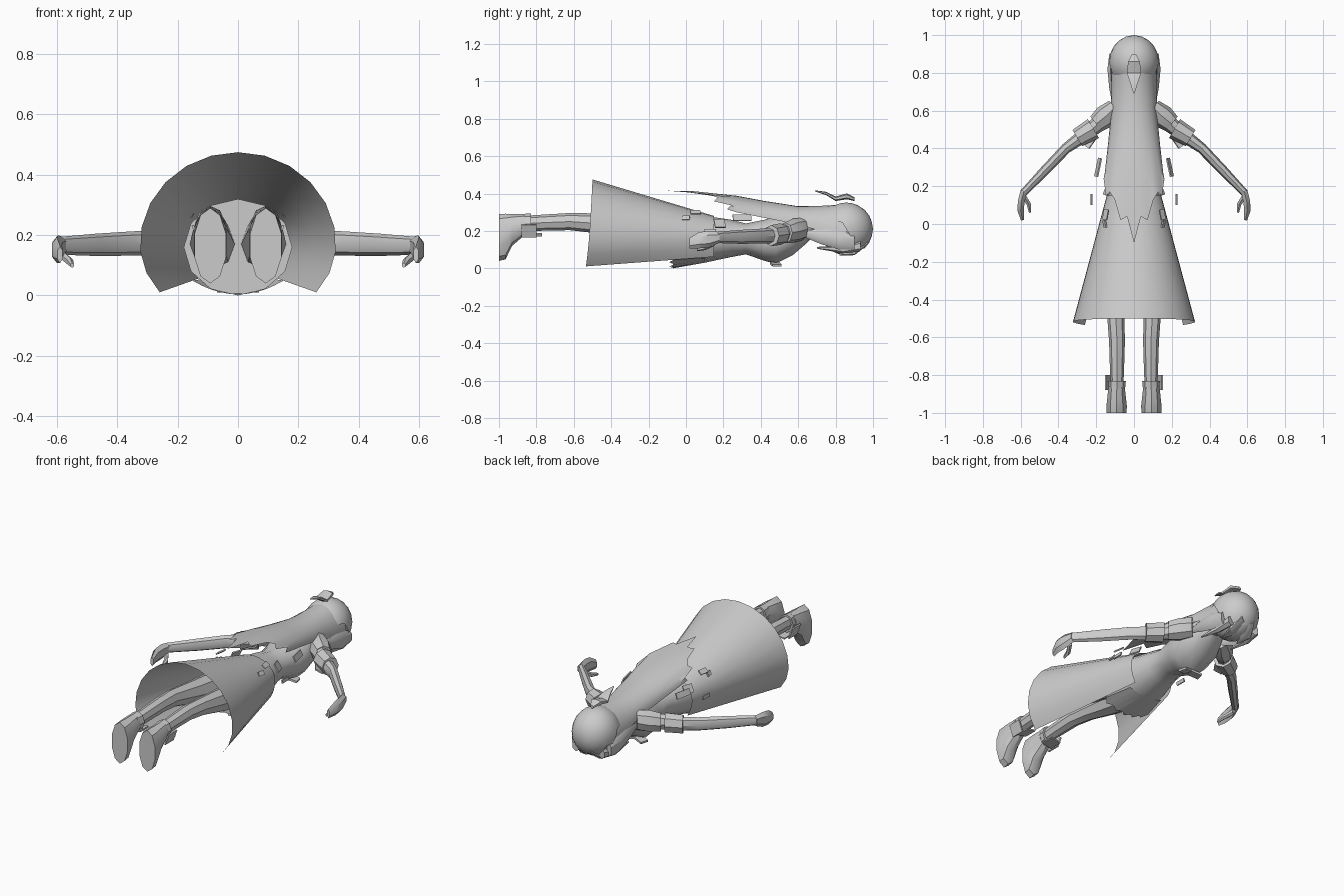
import bpy, bmesh
from math import sin, cos, pi, radians
from mathutils import Vector, Matrix

cube = bpy.data.objects.get("Cube")
if cube:
    bpy.data.objects.remove(cube, do_unlink=True)

grey = bpy.data.materials.new("plain grey")
grey.use_nodes = True
colour = (0.6, 0.6, 0.6, 1)
grey.diffuse_color = colour
grey.node_tree.nodes["Principled BSDF"].inputs["Base Color"].default_value = colour


def finish(name, bm, mirror=False, angle=35):
    bmesh.ops.recalc_face_normals(bm, faces=bm.faces)
    mesh = bpy.data.meshes.new(name)
    bm.to_mesh(mesh)
    bm.free()
    mesh.materials.append(grey)
    obj = bpy.data.objects.new(name, mesh)
    bpy.context.collection.objects.link(obj)
    if mirror:
        mod = obj.modifiers.new("mirror", 'MIRROR')
        mod.use_mirror_merge = False
    bpy.ops.object.select_all(action='DESELECT')
    obj.select_set(True)
    bpy.context.view_layer.objects.active = obj
    bpy.ops.object.shade_smooth_by_angle(angle=radians(angle))
    return obj


def bridge(bm, rows, closed):
    for a, b in zip(rows, rows[1:]):
        n = len(a)
        for i in range(n if closed else n - 1):
            j = (i + 1) % n
            bm.faces.new((a[i], a[j], b[j], b[i]))


def loft(name, rings, n=8, mirror=False):
    """Closed tube through rings of (x, y, z, half width, half depth)."""
    bm = bmesh.new()
    rows = []
    for k, (x, y, z, rw, rd) in enumerate(rings):
        p, q = rings[max(k - 1, 0)], rings[min(k + 1, len(rings) - 1)]
        d = Vector((q[0] - p[0], q[1] - p[1], 0)).normalized()
        side = Vector((-d.y, d.x, 0))
        rows.append([bm.verts.new(Vector((x, y, z)) + side * rw * sin(2 * pi * i / n)
                                  + Vector((0, 0, rd * cos(2 * pi * i / n))))
                     for i in range(n)])
    bridge(bm, rows, True)
    bm.faces.new(rows[0])
    bm.faces.new(rows[-1])
    return finish(name, bm, mirror)


def sheet(name, rows_of_points):
    bm = bmesh.new()
    bridge(bm, [[bm.verts.new(p) for p in row] for row in rows_of_points], False)
    return finish(name, bm)


def plate(name, centre, size, tilt=0, turn=0):
    bm = bmesh.new()
    bmesh.ops.create_cube(bm, size=1)
    m = (Matrix.Translation(centre) @ Matrix.Rotation(radians(turn), 4, 'Z')
         @ Matrix.Rotation(radians(tilt), 4, 'Y') @ Matrix.Diagonal((*size, 1)))
    bm.transform(m)
    return finish(name, bm, True)


def ellipsoid(name, centre, radii, keep=None):
    bm = bmesh.new()
    bmesh.ops.create_icosphere(bm, subdivisions=3, radius=1)
    bm.transform(Matrix.Translation(centre) @ Matrix.Diagonal((*radii, 1)))
    if keep:
        bmesh.ops.delete(bm, geom=[v for v in bm.verts if not keep(v.co)], context='VERTS')
    return finish(name, bm)


# Torso: hem, waist, chest, shoulders, neck
torso = [(-.07, 0, .32, .18), (.1, .03, .28, .15), (.24, .06, .26, .11),
         (.32, .075, .24, .1), (.42, .04, .26, .12), (.48, .025, .28, .13),
         (.57, .07, .29, .13), (.64, .13, .28, .1), (.68, .17, .26, .045), (.76, .16, .25, .045)]
loft("torso", [(0, y, (lo + hi) / 2, w, (hi - lo) / 2) for y, lo, hi, w in torso], 12)

# Skirt: a flaring shell open at the front
skirt = []
for s in (0, .25, .6, 1):
    row = []
    for i in range(-8, 9):
        a = radians(127) * i / 8
        w = .145 + .18 * s
        depth = (.11 + .195 * s) if cos(a) > 0 else (.18 + .085 * s)
        row.append((w * sin(a), .15 - .65 * s - .035 * s * (i / 8) ** 2,
                    .17 + depth * cos(a)))
    skirt.append(row)
sheet("skirt", skirt)

# Ragged front hem
sheet("front_hem", [[(x * .022, .1, .034 + .0009 * x * x) for x in range(-5, 6)],
                    [(x * .03, -.09 + .03 * (x % 2), .004 + .0018 * x * x)
                     for x in range(-5, 6)]])

# Legs and shoes
loft("leg", [(.085, -.06, .17, .075, .085), (.09, -.3, .205, .062, .07),
             (.096, -.5, .242, .045, .052), (.09, -.62, .25, .042, .046),
             (.09, -.75, .245, .038, .043), (.09, -.88, .238, .033, .042)], 8, True)
loft("shoe", [(.092, -1, .165, .055, .125), (.092, -.965, .17, .057, .122),
              (.092, -.93, .205, .053, .085), (.092, -.86, .235, .045, .055)], 10, True)
loft("ankle_cuff", [(.09, -.88, .238, .042, .052), (.09, -.83, .238, .047, .056)], 8, True)
plate("outer_ankle_flap", (.138, -.84, .2), (.008, .08, .07), 20)
plate("front_ankle_flap", (.09, -.81, .18), (.06, .08, .008), 10)

# Arms, cuffs, hands
loft("arm", [(.09, .595, .21, .05, .055), (.17, .545, .195, .045, .05),
             (.27, .465, .175, .036, .042), (.36, .4, .172, .028, .04),
             (.47, .285, .168, .026, .037), (.585, .165, .165, .02, .03)], 8, True)
loft("elbow_cuff", [(.215, .505, .183, .058, .058), (.3, .455, .175, .05, .056)], 8, True)
plate("cuff_flap", (.235, .44, .15), (.05, .07, .008), 30, 35)
loft("hand", [(.583, .175, .165, .02, .03), (.597, .12, .155, .021, .045),
              (.6, .07, .15, .019, .043), (.59, .02, .135, .01, .028)], 6, True)
loft("thumb", [(.585, .15, .135, .014, .016), (.557, .105, .112, .013, .014),
               (.55, .06, .1, .007, .008)], 6, True)
loft("sleeve_cap", [(.1, .62, .21, .045, .06), (.15, .57, .2, .063, .065),
                    (.2, .53, .19, .05, .056)], 8, True)

# Chest bow
plate("chest_bow", (.035, .48, .022), (.06, .05, .012), 12, 15)

# Head and hair cap
ellipsoid("head", (0, .855, .205), (.113, .138, .135))
ellipsoid("hair_cap", (0, .857, .21), (.132, .143, .142),
          lambda p: (p.z - .2) + (p.y - .86) * .9 > -.03)

# Long back hair with pointed ragged ends
ends = (.22, .24, .15, .17, .13, .02, .04, -.1)
hair = []
for y, w, top, edge in ((.86, .122, .345, .17), (.75, .122, .335, .19), (.6, .12, .332, .235),
                        (.42, .138, .36, .27), (.27, .155, .388, .3), (None, .165, .415, .315)):
    row = []
    for i in range(-7, 8):
        a = pi / 2 * i / 7
        yy = ends[7 - abs(i)] if y is None else y
        row.append((w * sin(a), yy, edge + (top - edge) * cos(a)))
    hair.append(row)
sheet("back_hair", hair)

# Hair strands by the face, and fringe
loft("side_lock", [(.115, .9, .14, .018, .04), (.125, .82, .15, .018, .05),
                   (.118, .72, .17, .015, .04), (.105, .6, .19, .004, .01)], 6, True)
loft("front_lock", [(.085, .93, .12, .025, .03), (.1, .84, .1, .02, .02),
                    (.105, .7, .11, .004, .005)], 6, True)
loft("fringe", [(.02, .965, .15, .03, .03), (.045, .9, .085, .035, .015),
                (.05, .82, .075, .005, .006)], 6, True)

# Plume at the back of the head
loft("hair_plume", [(0, .9, .37, .012, .01), (0, .86, .385, .036, .016),
                    (0, .8, .372, .043, .012), (0, .75, .4, .024, .009),
                    (0, .69, .414, .003, .003)], 6)

# Loose scraps of cloth around the waist
plate("long_scrap", (.19, .3, .27), (.035, .1, .008), 65, 12)
plate("side_scrap", (.225, .13, .2), (.02, .06, .008), 80)
plate("upper_scrap", (.15, .05, .3), (.03, .055, .008), 40, 10)
plate("small_scrap", (.155, .0, .27), (.025, .04, .008), 60, -10)
plate("hip_scrap", (.14, .18, .24), (.05, .06, .008), 60, 20)
